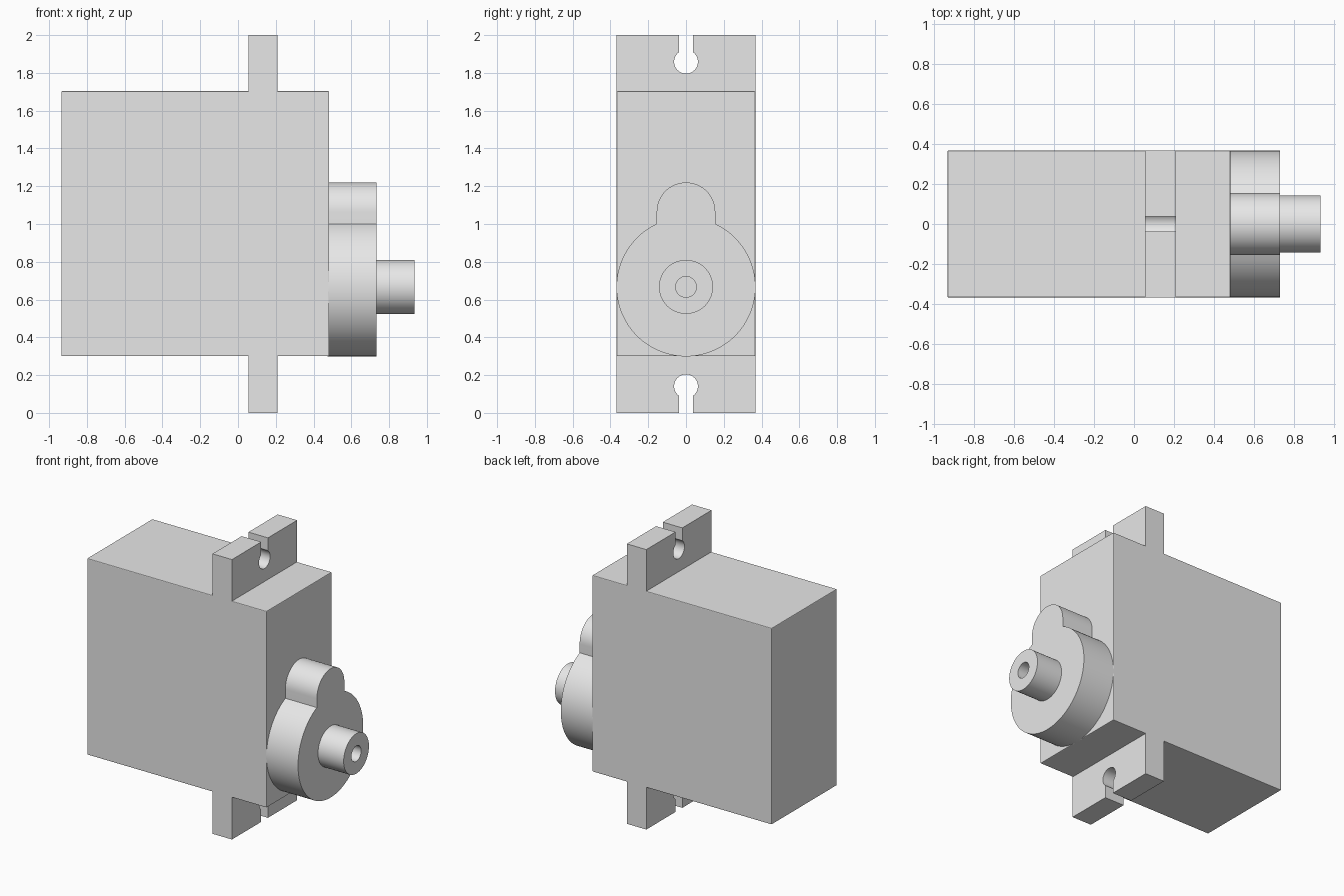
import bpy, bmesh
from math import sin, cos, pi, asin, sqrt, radians

if "Cube" in bpy.data.objects:
    bpy.data.objects.remove(bpy.data.objects["Cube"], do_unlink=True)

grey = bpy.data.materials.new("light_grey_plastic")
grey.use_nodes = True
grey.diffuse_color = (0.8, 0.8, 0.8, 1)
grey.node_tree.nodes["Principled BSDF"].inputs["Base Color"].default_value = (0.8, 0.8, 0.8, 1)

HALF = 0.368          # half depth of the case
AXIS_Z = 0.667        # height of the output shaft


def finish(name, bm, smooth=False):
    bmesh.ops.recalc_face_normals(bm, faces=bm.faces)
    mesh = bpy.data.meshes.new(name)
    bm.to_mesh(mesh)
    bm.free()
    mesh.materials.append(grey)
    obj = bpy.data.objects.new(name, mesh)
    bpy.context.collection.objects.link(obj)
    if smooth:
        bpy.ops.object.select_all(action='DESELECT')
        obj.select_set(True)
        bpy.context.view_layer.objects.active = obj
        bpy.ops.object.shade_smooth_by_angle(angle=radians(30))
    return obj


def arc(cy, cz, r, a0, a1, n):
    return [(cy + r * cos(a0 + (a1 - a0) * i / n),
             cz + r * sin(a0 + (a1 - a0) * i / n)) for i in range(n + 1)]


def extrude_profile(name, points, x0, x1, smooth=False):
    """Extrude a (y, z) outline along x."""
    bm = bmesh.new()
    face = bm.faces.new([bm.verts.new((x0, y, z)) for y, z in points])
    new = bmesh.ops.extrude_face_region(bm, geom=[face], use_keep_orig=True)["geom"]
    verts = [v for v in new if isinstance(v, bmesh.types.BMVert)]
    bmesh.ops.translate(bm, verts=verts, vec=(x1 - x0, 0, 0))
    return finish(name, bm, smooth)


# Main case with finely softened edges
case = extrude_profile("case", [(-HALF, 0.3), (HALF, 0.3), (HALF, 1.703), (-HALF, 1.703)],
                       -0.935, 0.483)
bevel = case.modifiers.new("soft_edges", 'BEVEL')
bevel.width = 0.005
bevel.segments = 2

# Mounting tabs with open keyholes, mirrored about the case centre
HOLE_R, SLOT, HOLE_Z = 0.063, 0.038, 0.859
start = pi / 2 - asin(SLOT / HOLE_R)
keyhole = arc(0, HOLE_Z, HOLE_R, start, start - 2 * pi + 2 * asin(SLOT / HOLE_R), 32)
outline = ([(-HALF, 0.69), (HALF, 0.69), (HALF, 1), (SLOT, 1)] + keyhole
           + [(-SLOT, 1), (-HALF, 1)])
for name, side in (("upper_tab", 1), ("lower_tab", -1)):
    extrude_profile(name, [(y, 1 + side * z) for y, z in outline], 0.056, 0.21, True)

# Gear housing: large round boss joined to a smaller round-topped lobe
LOBE = 0.155
join = asin(LOBE / HALF)
housing = (arc(0, AXIS_Z, HALF, pi / 2 + join, 2.5 * pi - join, 80)
           + arc(0, 1.065, LOBE, 0, pi, 32))
extrude_profile("gear_housing", housing, 0.475, 0.732, True)

# Output shaft with a screw hole, turned around the x axis
bm = bmesh.new()
profile = [(0.725, 0.143), (0.935, 0.143), (0.935, 0.055), (0.735, 0.055)]
N = 48
rings = [[bm.verts.new((x, y, z)) for y, z in arc(0, AXIS_Z, r, 0, 2 * pi, N)[:-1]]
         for x, r in profile]
for a, b in zip(rings, rings[1:]):
    for i in range(N):
        j = (i + 1) % N
        bm.faces.new((a[i], a[j], b[j], b[i]))
bm.faces.new(rings[0])
bm.faces.new(rings[-1])
finish("output_shaft", bm, True)
